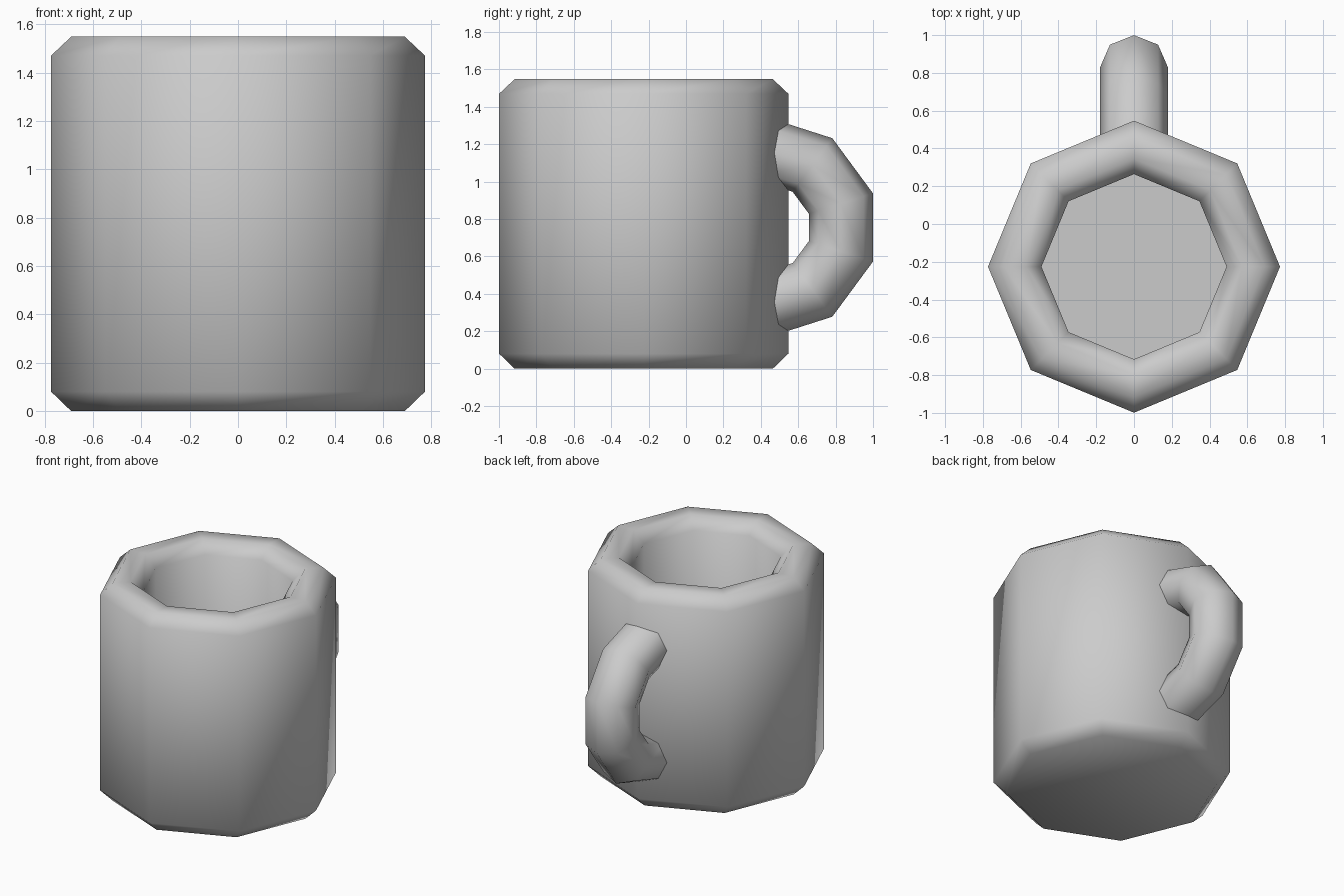
import bpy, bmesh
from math import cos, sin, pi, radians

if "Cube" in bpy.data.objects:
    bpy.data.objects.remove(bpy.data.objects["Cube"])


def make_object(name, bm):
    bmesh.ops.recalc_face_normals(bm, faces=bm.faces)
    mesh = bpy.data.meshes.new(name)
    bm.to_mesh(mesh)
    bm.free()
    obj = bpy.data.objects.new(name, mesh)
    bpy.context.collection.objects.link(obj)
    bpy.ops.object.select_all(action='DESELECT')
    obj.select_set(True)
    bpy.context.view_layer.objects.active = obj
    bpy.ops.object.shade_smooth_by_angle(angle=radians(60))
    return obj


def skin_rings(rings):
    """Join successive vertex rings with quads and cap both ends."""
    bm = bmesh.new()
    loops = [[bm.verts.new(p) for p in ring] for ring in rings]
    for a, b in zip(loops, loops[1:]):
        n = len(a)
        for i in range(n):
            j = (i + 1) % n
            bm.faces.new((a[i], a[j], b[j], b[i]))
    bm.faces.new(loops[0])
    bm.faces.new(loops[-1])
    return bm


# Mug body: eight-sided turned profile (radius, height), hollow inside
SIDES = 8
BODY_Y = -0.226
profile = [(0.69, 0), (0.773, 0.08), (0.773, 1.47), (0.69, 1.548),
           (0.572, 1.548), (0.49, 1.47), (0.49, 0.22)]
make_object("mug_body", skin_rings([
    [(r * cos(2 * pi * i / SIDES), BODY_Y + r * sin(2 * pi * i / SIDES), z)
     for i in range(SIDES)] for r, z in profile]))

# Handle: half of a ten-segment ring with an eight-sided section
MAJOR, MINOR = 0.419, 0.18
HANDLE_Y, HANDLE_Z = 0.43, 0.755
rings = []
for k in range(6):
    a = radians(-90 + 36 * k)
    ring = []
    for i in range(SIDES):
        b = 2 * pi * i / SIDES
        r = MAJOR + MINOR * cos(b)
        ring.append((MINOR * sin(b), HANDLE_Y + r * cos(a),
                     HANDLE_Z + 0.985 * r * sin(a)))
    rings.append(ring)
make_object("handle", skin_rings(rings))
